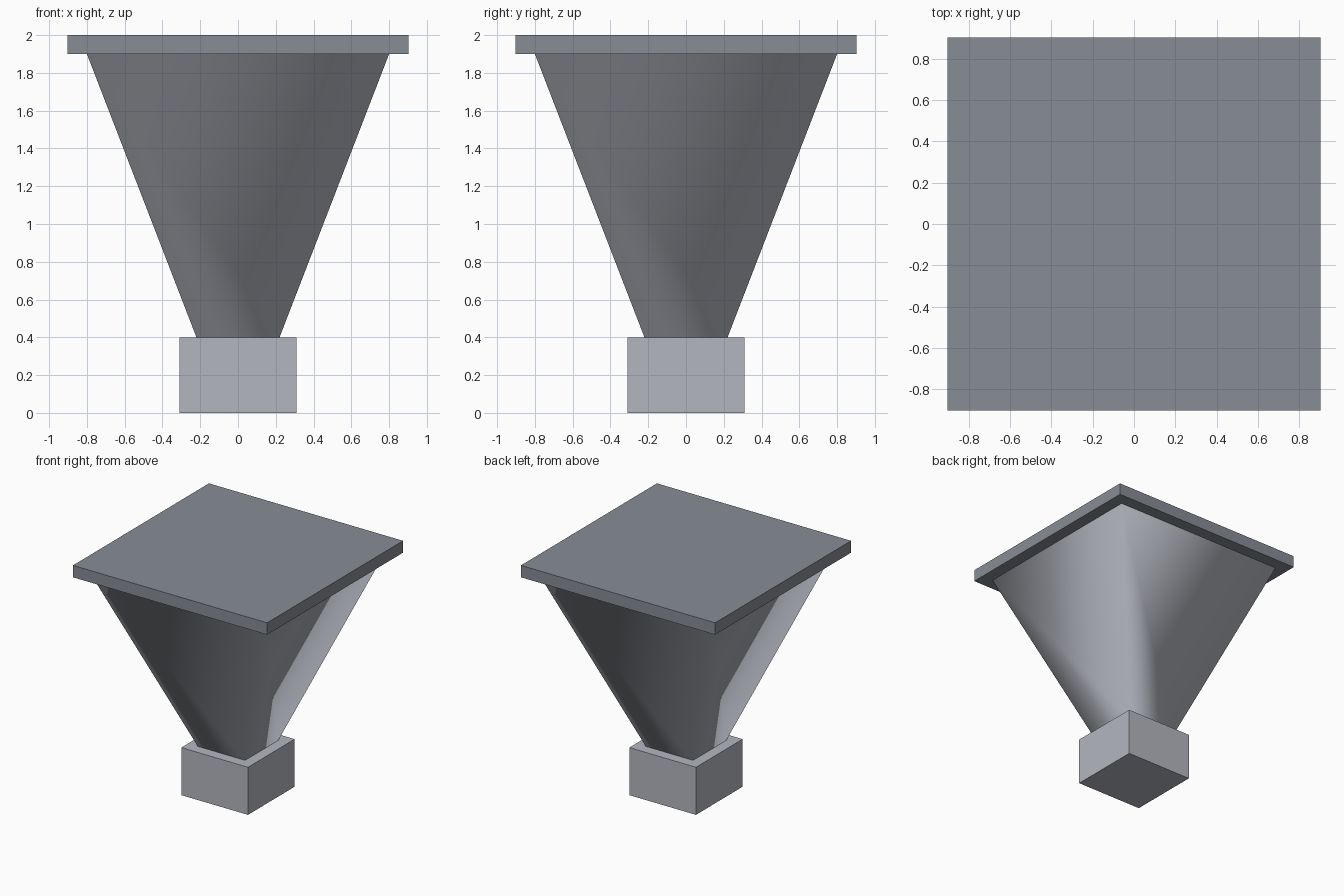
import bpy
import bmesh
from math import radians, sqrt
from mathutils import Matrix

cube = bpy.data.objects.get("Cube")
if cube:
    bpy.data.objects.remove(cube, do_unlink=True)


def make_material(name, colour):
    mat = bpy.data.materials.new(name)
    mat.use_nodes = True
    mat.diffuse_color = (*colour, 1)
    mat.node_tree.nodes["Principled BSDF"].inputs["Base Color"].default_value = (*colour, 1)
    return mat


def square_prism(name, half_bottom, half_top, z0, z1, mat, smooth_sides=False):
    """Four-sided prism or tapered frustum, aligned to the axes."""
    bm = bmesh.new()
    bmesh.ops.create_cone(
        bm, cap_ends=True, segments=4,
        radius1=half_bottom * sqrt(2), radius2=half_top * sqrt(2), depth=z1 - z0,
        matrix=Matrix.Translation((0, 0, (z0 + z1) / 2)) @ Matrix.Rotation(radians(45), 4, "Z"))
    bm.normal_update()
    for face in bm.faces:
        face.smooth = smooth_sides and abs(face.normal.z) < 0.9
    mesh = bpy.data.meshes.new(name)
    bm.to_mesh(mesh)
    bm.free()
    mesh.materials.append(mat)
    obj = bpy.data.objects.new(name, mesh)
    bpy.context.collection.objects.link(obj)
    return obj


light_grey = make_material("light grey", (0.45, 0.47, 0.52))
dark_grey = make_material("dark grey", (0.245, 0.262, 0.30))

# Foot block
square_prism("base_block", 0.31, 0.31, 0, 0.4, light_grey)
# Flared body with softly shaded sides
square_prism("tapered_body", 0.22, 0.8, 0.4, 1.9, light_grey, smooth_sides=True)
# Flat slab on top
square_prism("top_slab", 0.903, 0.903, 1.9, 2.0, dark_grey)
